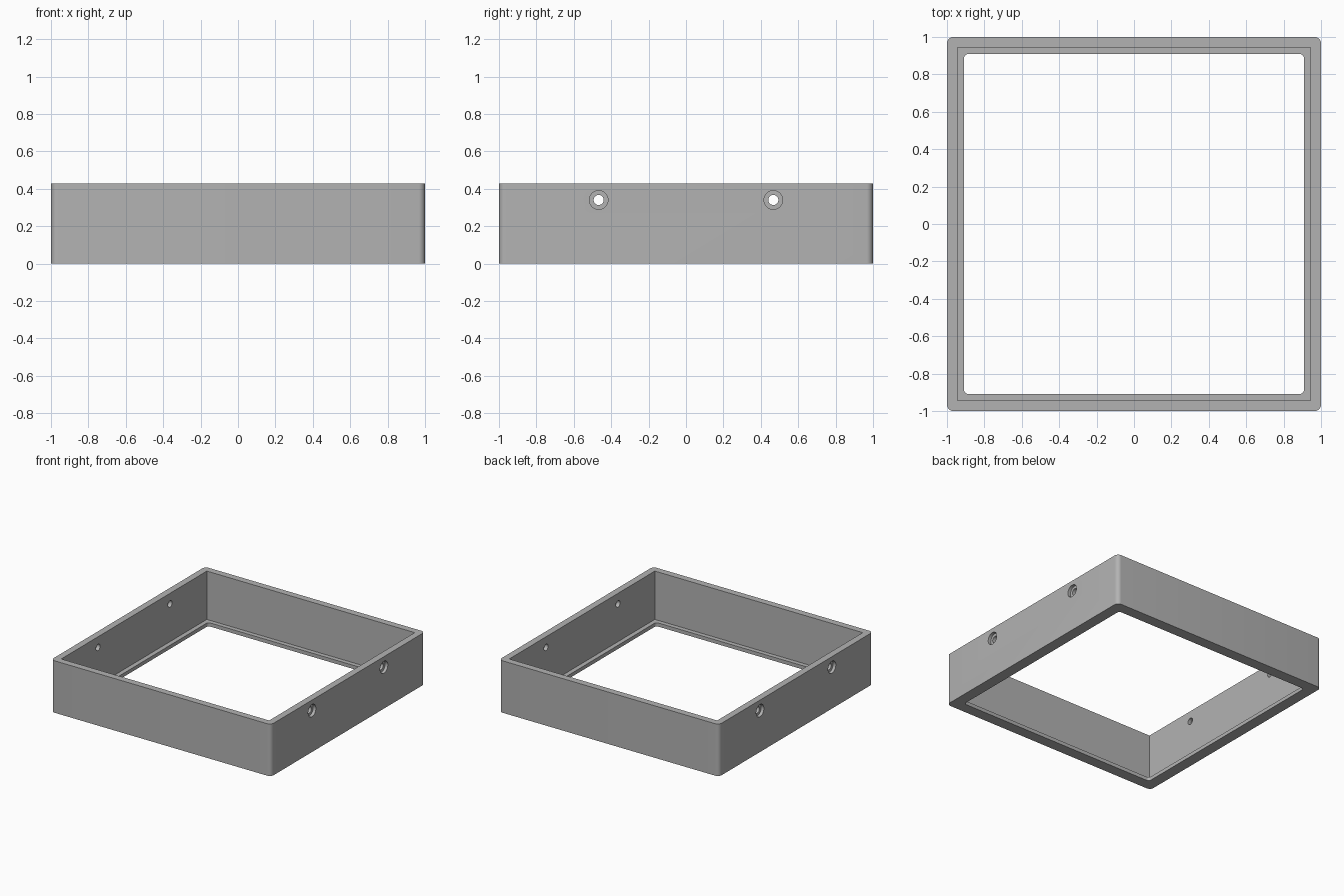
import bpy, bmesh, math
from mathutils import Matrix, Vector

cube = bpy.data.objects.get("Cube")
if cube:
    bpy.data.objects.remove(cube)

HEIGHT, LIP = 0.427, 0.03
WALL_INNER, LIP_INNER = 0.945, 0.908
HOLE_Y, HOLE_Z = 0.467, 0.34

grey = bpy.data.materials.new("plain grey")
colour = (0.45, 0.45, 0.45, 1)
grey.diffuse_color = colour
grey.use_nodes = True
grey.node_tree.nodes["Principled BSDF"].inputs["Base Color"].default_value = colour


def make_object(name, bm):
    bmesh.ops.recalc_face_normals(bm, faces=bm.faces)
    mesh = bpy.data.meshes.new(name)
    bm.to_mesh(mesh)
    bm.free()
    mesh.materials.append(grey)
    obj = bpy.data.objects.new(name, mesh)
    bpy.context.collection.objects.link(obj)
    return obj


def square_prism(name, half, radius, bottom, top, steps=8):
    """Upright square block with rounded vertical corners."""
    bm = bmesh.new()
    verts = []
    for corner in range(4):
        mid = math.pi / 4 + corner * math.pi / 2
        reach = (half - radius) * math.sqrt(2)
        centre = Vector((math.cos(mid), math.sin(mid), 0)) * reach
        for i in range(steps + 1 if radius else 1):
            a = corner * math.pi / 2 + i / steps * math.pi / 2
            arc = Vector((math.cos(a), math.sin(a), 0)) * radius
            verts.append(bm.verts.new(centre + arc + Vector((0, 0, bottom))))
    face = bm.faces.new(verts)
    top_part = bmesh.ops.extrude_face_region(bm, geom=[face])["geom"]
    moved = [g for g in top_part if isinstance(g, bmesh.types.BMVert)]
    bmesh.ops.translate(bm, verts=moved, vec=(0, 0, top - bottom))
    return make_object(name, bm)


def side_cylinder(name, radius, length, x, y):
    """Cylinder lying along x at screw height."""
    bm = bmesh.new()
    place = Matrix.Translation((x, y, HOLE_Z)) @ Matrix.Rotation(math.pi / 2, 4, "Y")
    bmesh.ops.create_cone(bm, cap_ends=True, segments=32, radius1=radius,
                          radius2=radius, depth=length, matrix=place)
    return make_object(name, bm)


# Rounded outer body
frame = square_prism("square_frame", 1, 0.035, 0, HEIGHT)

# Pocket above the lip, and the opening through the lip
cutters = [square_prism("pocket_cutter", WALL_INNER, 0, LIP, HEIGHT + 0.1),
           square_prism("opening_cutter", LIP_INNER, 0.02, -0.1, HEIGHT)]

# Counterbored screw holes in both side walls
for side in (-1, 1):
    for y in (-HOLE_Y, HOLE_Y):
        cutters.append(side_cylinder("hole_cutter", 0.027, 0.3, side, y))
        cutters.append(side_cylinder("counterbore_cutter", 0.05, 0.05, side, y))

bpy.context.view_layer.objects.active = frame
for cutter in cutters:
    cut = frame.modifiers.new(cutter.name, "BOOLEAN")
    cut.operation = "DIFFERENCE"
    cut.solver = "EXACT"
    cut.object = cutter
    bpy.ops.object.modifier_apply(modifier=cut.name)
for cutter in cutters:
    bpy.data.objects.remove(cutter)

bpy.ops.object.select_all(action="DESELECT")
frame.select_set(True)
bpy.ops.object.shade_smooth_by_angle(angle=math.radians(30))
